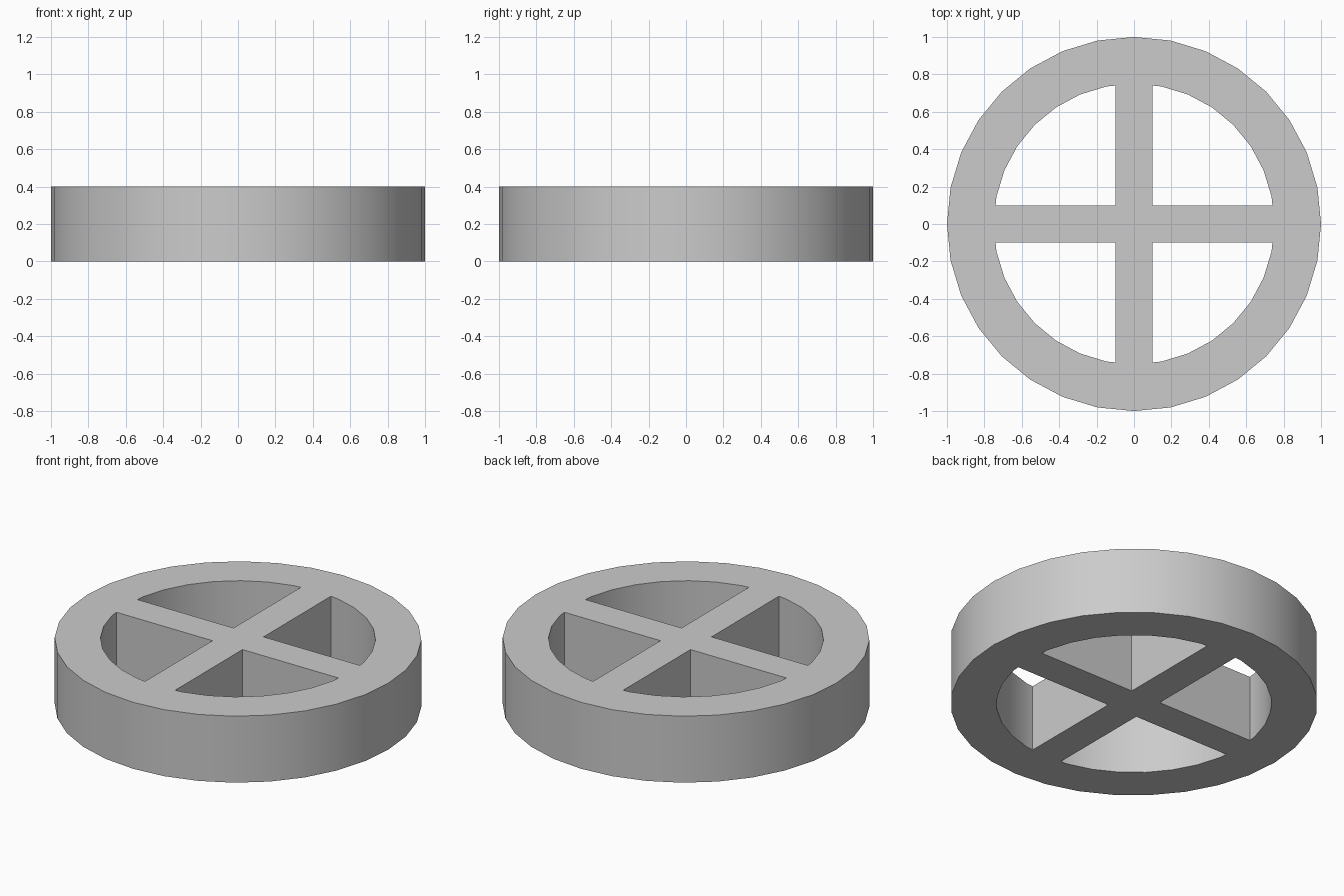
import bpy, bmesh
from math import cos, sin, pi

if "Cube" in bpy.data.objects:
    bpy.data.objects.remove(bpy.data.objects["Cube"])

SIDES, R_OUT, R_IN, HALF_SPOKE, HEIGHT = 32, 1.0, 0.75, 0.1, 0.4


def on_circle(r, i):
    a = 2 * pi * i / SIDES
    return (r * cos(a), r * sin(a))


def add_outline(curve, points):
    spline = curve.splines.new('POLY')
    spline.points.add(len(points) - 1)
    for p, (x, y) in zip(spline.points, points):
        p.co = (x, y, 0, 1)
    spline.use_cyclic_u = True


# Flat wheel profile, extruded to full height
curve = bpy.data.curves.new("spoked_wheel", 'CURVE')
curve.dimensions = '2D'
curve.fill_mode = 'BOTH'
curve.extrude = HEIGHT / 2

# Outer rim
add_outline(curve, [on_circle(R_OUT, i) for i in range(SIDES)])

# Four openings between the spokes: one quadrant, turned in steps of 90 degrees
x1, y1 = on_circle(R_IN, 1)
x_end = R_IN + (x1 - R_IN) * HALF_SPOKE / y1
quadrant = [(HALF_SPOKE, HALF_SPOKE), (x_end, HALF_SPOKE)]
quadrant += [on_circle(R_IN, i) for i in range(1, SIDES // 4)]
quadrant += [(HALF_SPOKE, x_end)]
for _ in range(4):
    add_outline(curve, quadrant)
    quadrant = [(-y, x) for x, y in quadrant]

wheel = bpy.data.objects.new("spoked_wheel", curve)
bpy.context.collection.objects.link(wheel)
bpy.context.view_layer.objects.active = wheel
wheel.select_set(True)
bpy.ops.object.convert(target='MESH')
wheel = bpy.context.object

# Weld caps to walls, stand on the ground
bm = bmesh.new()
bm.from_mesh(wheel.data)
bmesh.ops.remove_doubles(bm, verts=bm.verts, dist=0.0005)
bmesh.ops.translate(bm, verts=bm.verts, vec=(0, 0, HEIGHT / 2))
bmesh.ops.recalc_face_normals(bm, faces=bm.faces)
bmesh.ops.dissolve_limit(bm, angle_limit=0.01, verts=bm.verts, edges=bm.edges)
bm.to_mesh(wheel.data)
bm.free()

# Smooth round walls, sharp corners
bpy.ops.object.shade_smooth_by_angle(angle=pi / 6)
